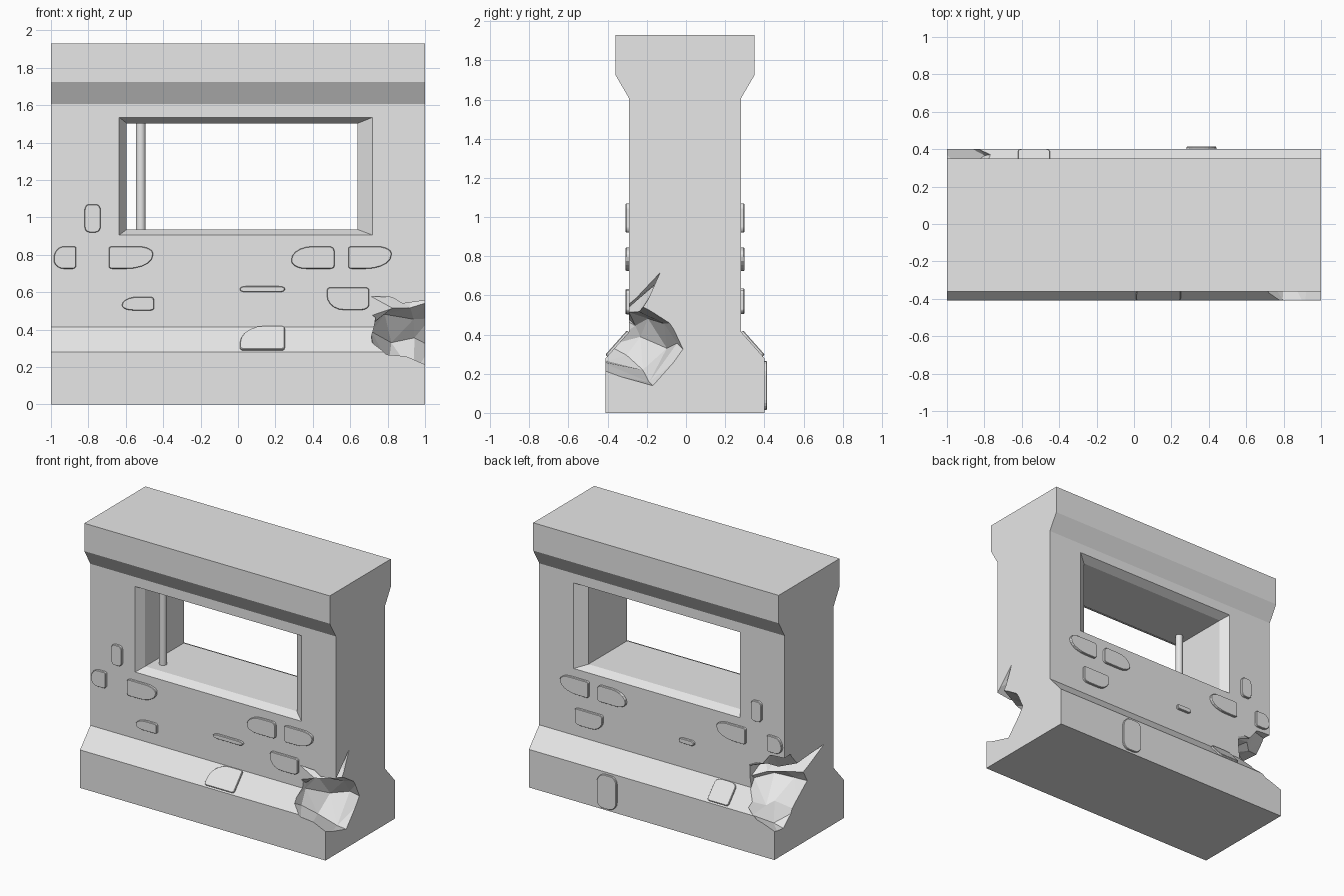
import bpy, bmesh, math, random
from mathutils import Vector

if "Cube" in bpy.data.objects:
    bpy.data.objects.remove(bpy.data.objects["Cube"])

random.seed(4)
stone_grey = bpy.data.materials.new("stone_grey")
stone_grey.diffuse_color = (0.8, 0.8, 0.8, 1)
stone_grey.use_nodes = True
stone_grey.node_tree.nodes["Principled BSDF"].inputs["Base Color"].default_value = stone_grey.diffuse_color


def finish(name, bm):
    bmesh.ops.recalc_face_normals(bm, faces=bm.faces)
    me = bpy.data.meshes.new(name)
    bm.to_mesh(me)
    bm.free()
    me.materials.append(stone_grey)
    ob = bpy.data.objects.new(name, me)
    bpy.context.collection.objects.link(ob)
    return ob


def loft(name, rings, triangulate=False):
    """Closed solid through rings of equal point count."""
    bm = bmesh.new()
    vs = [[bm.verts.new(p) for p in r] for r in rings]
    n = len(rings[0])
    for a, b in zip(vs, vs[1:]):
        for i in range(n):
            j = (i + 1) % n
            bm.faces.new((a[i], a[j], b[j], b[i]))
    bm.faces.new(vs[0])
    bm.faces.new(vs[-1])
    if triangulate:
        bmesh.ops.recalc_face_normals(bm, faces=bm.faces)
        bmesh.ops.triangulate(bm, faces=bm.faces)
    return finish(name, bm)


def cut(target, cutter):
    cutter.hide_render = True
    m = target.modifiers.new("cut", 'BOOLEAN')
    m.operation, m.solver, m.object = 'DIFFERENCE', 'EXACT', cutter
    bpy.context.view_layer.objects.active = target
    bpy.ops.object.modifier_apply(modifier=m.name)
    bpy.data.objects.remove(cutter)


# Wall: plinth, sloped ledge, shaft and flared cap in one profile
profile = [(-.41, 0), (-.41, .28), (-.29, .415), (-.29, 1.605), (-.36, 1.725), (-.36, 1.93),
           (.35, 1.93), (.35, 1.725), (.28, 1.605), (.28, .415), (.40, .28), (.40, 0)]
wall = loft("wall", [[(x, y, z) for y, z in profile] for x in (-1, 1)])


# Window opening, splayed on both faces
def window_ring(y, k):
    x0, x1, z0, z1 = -.595 - .04 * k, .64 + .08 * k, .935 - .03 * k, 1.503 + .032 * k
    return [(x0, y, z0), (x1, y, z0), (x1, y, z1), (x0, y, z1)]


cut(wall, loft("window_cutter", [window_ring(y, k) for y, k in
                                 ((-.35, 2), (-.23, 0), (.22, 0), (.34, 2))]))


# Broken corners: jagged cutters narrowing inward from each end face
def broken_corner(outline, focus, end_x):
    fx, fy, fz = focus
    rings = []
    for t, shrink, jit in ((0, 0, 0), (.35, .12, .035), (.65, .3, .035), (.95, .52, .02)):
        ring = []
        for y, z in outline:
            j = [random.uniform(-jit, jit) for _ in range(3)]
            ring.append((end_x + (fx - end_x) * t + j[0],
                         y + (fy - y) * shrink + j[1], z + (fz - z) * shrink + j[2]))
        rings.append(ring)
    cut(wall, loft("corner_cutter", rings, True))


broken_corner([(-.6, .2), (-.41, .2), (-.16, .13), (0, .31), (-.07, .46), (-.21, .55),
               (-.13, .73), (-.29, .56), (-.6, .62)], (.7, -.42, .47), 1.03)
broken_corner([(.6, .2), (.4, .2), (.3, .19), (.18, .29), (0, .43), (.05, .52),
               (-.2, .64), (.12, .62), (.2, .71), (.6, .69)], (-.7, .42, .5), -1.03)

# Upright bar in the opening
bm = bmesh.new()
bmesh.ops.create_cone(bm, cap_ends=True, segments=16, radius1=.026, radius2=.026, depth=.6)
bmesh.ops.translate(bm, verts=bm.verts, vec=(-.52, -.13, 1.22))
bar = finish("window_bar", bm)
bpy.context.view_layer.objects.active = bar
bar.select_set(True)
bpy.ops.object.shade_smooth_by_angle()


def stone(name, box, corners, origin, up, out, thick=.018):
    """Rounded slab; corners give rounding (x, z) as fractions: BL, BR, TR, TL."""
    u0, u1, v0, v1 = box
    w, h = u1 - u0, v1 - v0
    pts = []
    for k, (fx, fz) in enumerate(corners):
        rx, rz = fx * w, fz * h
        cx = u1 - rx if k in (1, 2) else u0 + rx
        cz = v1 - rz if k in (2, 3) else v0 + rz
        for s in range(6):
            a = math.pi + k * math.pi / 2 + s / 5 * math.pi / 2
            pts.append((cx + rx * math.cos(a), cz + rz * math.sin(a)))
    o, up, out = Vector(origin), Vector(up).normalized(), Vector(out).normalized()

    def ring(d, inset):
        cu, cv = (u0 + u1) / 2, (v0 + v1) / 2
        return [o + Vector((cu + (u - cu) * (1 - inset / w), 0, 0))
                + up * (cv + (v - cv) * (1 - inset / h)) + out * d for u, v in pts]
    loft(name, [ring(-.02, 0), ring(thick - .004, 0), ring(thick, .006)])


# Facing stones: shape presets by corner rounding
even = [(.3, .2)] * 4
left_round = [(.45, .4), (.15, .15), (.1, .1), (.45, .55)]
swept = [(.08, .1), (.6, .6), (.35, .3), (.08, .1)]
swept_left = [(.35, .35), (.1, .12), (.12, .2), (.5, .6)]
low_left = [(.4, .65), (.2, .2), (.08, .1), (.08, .15)]
half_round = [(.06, .1), (.06, .1), (.08, .1), (.55, .75)]
pill = [(.15, .4)] * 4

shared = [((-.82, -.735, .92, 1.07), even), ((-.985, -.865, .725, .845), left_round),
          ((-.69, -.455, .725, .845), swept), ((.285, .515, .725, .845), swept_left),
          ((.59, .82, .725, .845), swept), ((.475, .70, .505, .625), low_left)]
front_only = [((-.62, -.45, .503, .575), swept_left), ((.01, .25, .6, .632), pill)]
back_only = [((-.27, -.15, .6, .635), pill)]
for side, y, stones in (("front", -.29, shared + front_only), ("back", .28, shared + back_only)):
    for i, (box, corners) in enumerate(stones):
        stone(f"{side}_stone_{i + 1}", box, corners, (0, y, 0), (0, 0, 1), (0, y, 0))

# Stones on the sloped ledges and on the back of the plinth
stone("front_ledge_stone", (.01, .25, .012, .178), half_round,
      (0, -.41, .28), (0, .12, .135), (0, -.135, .12), .013)
stone("back_ledge_stone", (-.62, -.45, .012, .178), [(.1, .1), (.1, .1), (.3, .2), (.3, .2)],
      (0, .40, .28), (0, -.12, .135), (0, .135, .12), .013)
stone("plinth_stone", (.28, .44, .015, .265), [(.4, .25), (.3, .2), (.4, .3), (.3, .2)],
      (0, .40, 0), (0, 0, 1), (0, 1, 0), .014)
